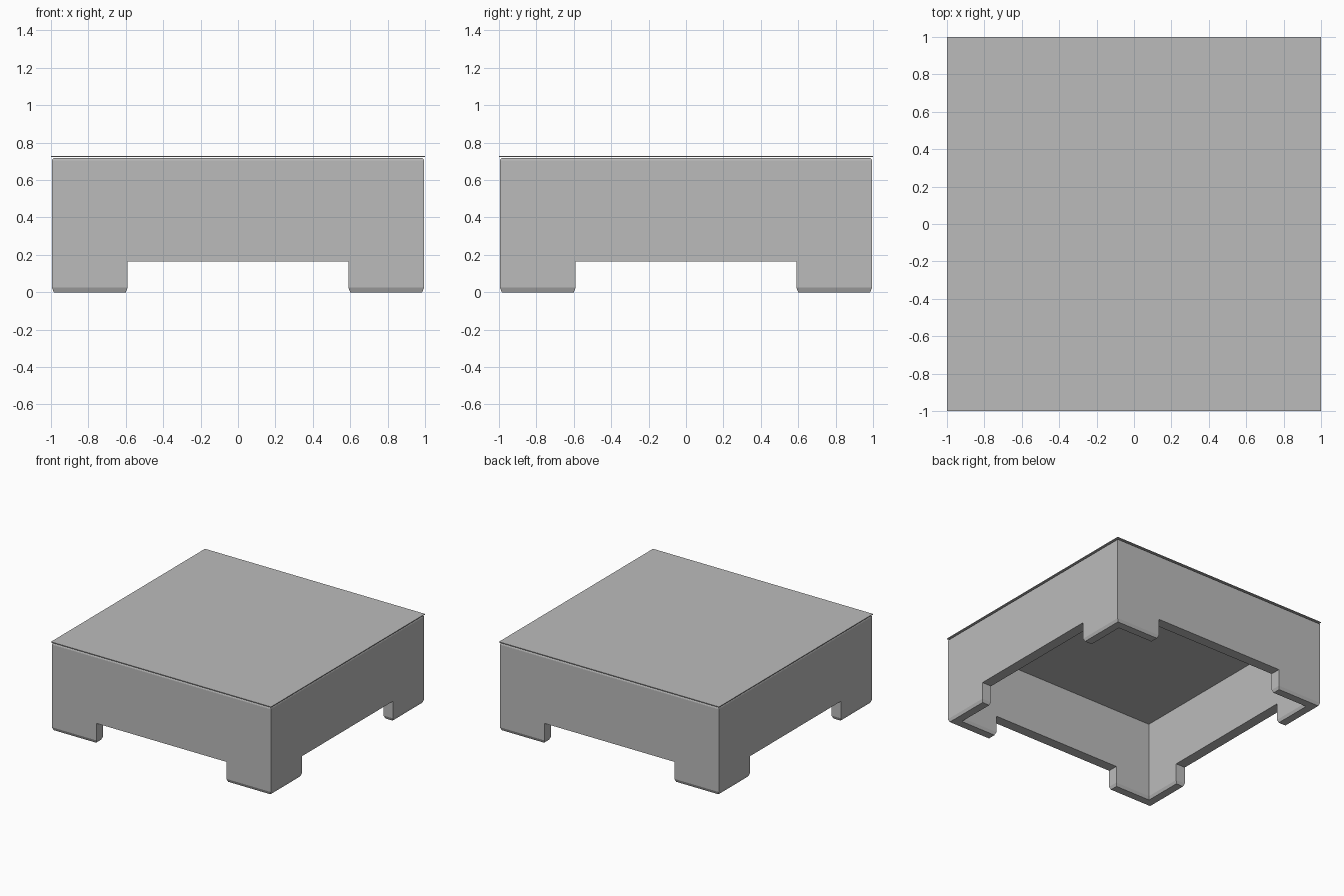
import bpy
import bmesh

old = bpy.data.objects.get("Cube")
if old:
    bpy.data.objects.remove(old, do_unlink=True)

OUT = 0.995       # outer half width of the walls
INNER = 0.91      # inner half width of the walls
NOTCH = 0.59      # half width of the openings between the feet
PAD = 0.025       # height of the tapered foot ends

grey = bpy.data.materials.new("plain grey")
grey.use_nodes = True
grey.diffuse_color = (0.5, 0.5, 0.5, 1)
grey.node_tree.nodes["Principled BSDF"].inputs["Base Color"].default_value = (0.5, 0.5, 0.5, 1)


def add_object(name, bm):
    bmesh.ops.recalc_face_normals(bm, faces=bm.faces)
    mesh = bpy.data.meshes.new(name)
    bm.to_mesh(mesh)
    bm.free()
    mesh.materials.append(grey)
    obj = bpy.data.objects.new(name, mesh)
    bpy.context.collection.objects.link(obj)
    return obj


def box(name, hx, hy, z0, z1, top_bevel=0):
    bm = bmesh.new()
    bmesh.ops.create_cube(bm, size=2)
    for v in bm.verts:
        v.co = (v.co.x * hx, v.co.y * hy, z1 if v.co.z > 0 else z0)
    if top_bevel:
        edges = [e for e in bm.edges if all(v.co.z == e.verts[0].co.z > z0 + 0.1 for v in e.verts)]
        bmesh.ops.bevel(bm, geom=edges, offset=top_bevel, segments=3, profile=0.5, affect='EDGES')
    return add_object(name, bm)


# Hollow body with an opening in each side
body = box("body", OUT, OUT, PAD, 0.718, 0.014)
cutters = [
    box("cavity_cutter", INNER, INNER, -0.2, 0.65),
    box("side_cutter_x", 1.2, NOTCH, -0.2, 0.165),
    box("side_cutter_y", NOTCH, 1.2, -0.2, 0.165),
]
bpy.context.view_layer.objects.active = body
for cutter in cutters:
    cutter.hide_render = True
    mod = body.modifiers.new("cut", 'BOOLEAN')
    mod.operation = 'DIFFERENCE'
    mod.solver = 'EXACT'
    mod.object = cutter
    bpy.ops.object.modifier_apply(modifier=mod.name)
for cutter in cutters:
    bpy.data.objects.remove(cutter, do_unlink=True)


# Tapered L-shaped foot ends, mirrored to all four corners
def corner_outline(inset):
    o, i, n = OUT - inset, INNER + inset, NOTCH + inset
    return [(n, o), (o, o), (o, n), (i, n), (i, i), (n, i)]


bm = bmesh.new()
upper = [bm.verts.new((x, y, PAD)) for x, y in corner_outline(0)]
lower = [bm.verts.new((x, y, 0)) for x, y in corner_outline(0.01)]
bm.faces.new(lower)
for k in range(len(upper)):
    j = (k + 1) % len(upper)
    bm.faces.new((upper[k], upper[j], lower[j], lower[k]))
feet = add_object("foot_ends", bm)
# The shell is open on top, so make sure the sole faces down
sole = min(feet.data.polygons, key=lambda p: p.center.z)
if sole.normal.z > 0:
    feet.data.flip_normals()
mirror = feet.modifiers.new("mirror", 'MIRROR')
mirror.use_axis = (True, True, False)

# Thin top sheet that overhangs the body slightly
box("top_sheet", 1, 1, 0.722, 0.728)
